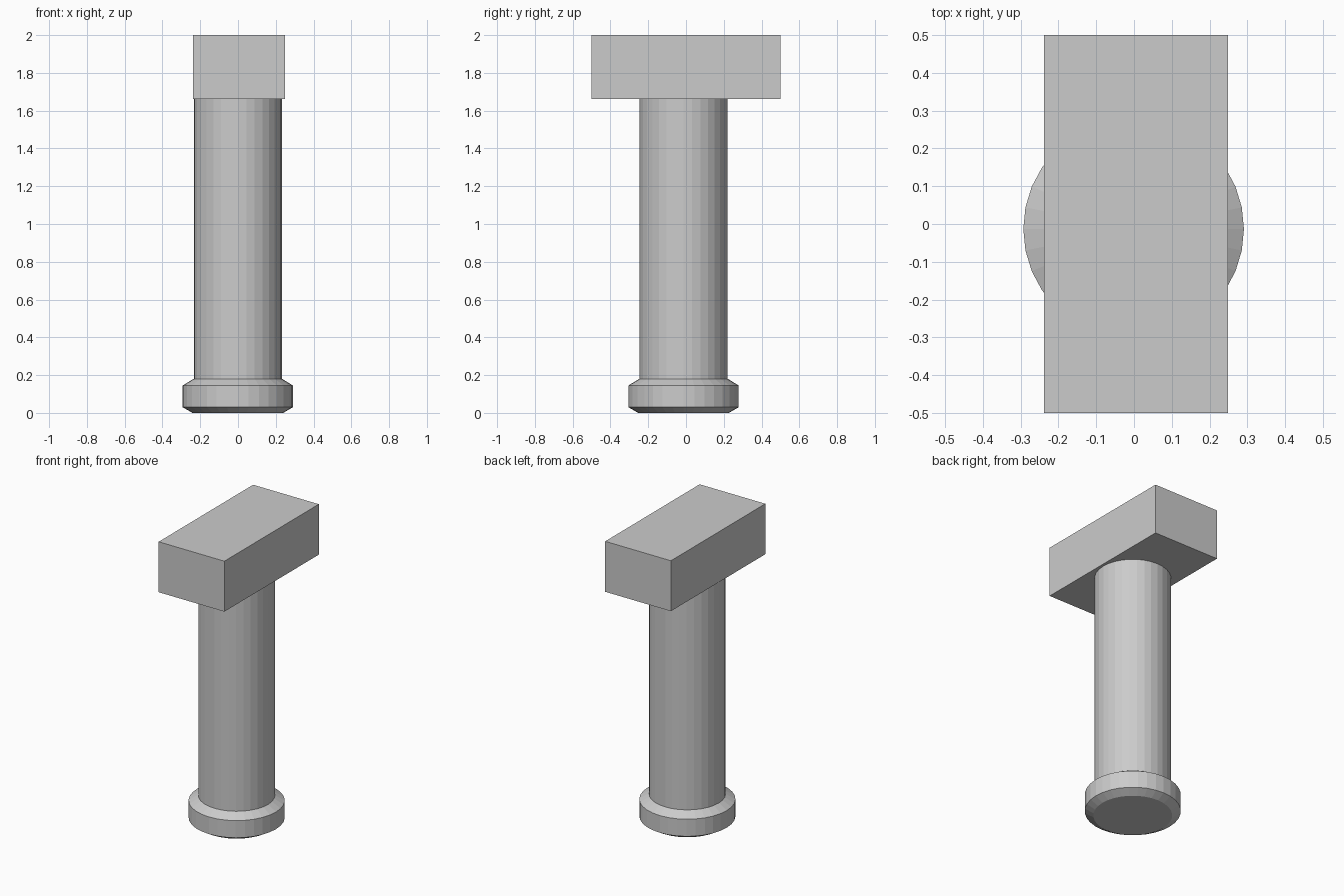
import bpy, bmesh
from math import cos, sin, tau

if "Cube" in bpy.data.objects:
    bpy.data.objects.remove(bpy.data.objects["Cube"])

SIDES = 32
AXIS = (-0.001, -0.013)  # shared centre of the round parts


def finish(name, bm):
    bmesh.ops.recalc_face_normals(bm, faces=bm.faces)
    mesh = bpy.data.meshes.new(name)
    bm.to_mesh(mesh)
    bm.free()
    obj = bpy.data.objects.new(name, mesh)
    bpy.context.collection.objects.link(obj)
    return obj


def turned(name, profile):
    """Capped solid of revolution from (radius, z) points, bottom to top."""
    bm = bmesh.new()
    rings = [[bm.verts.new((AXIS[0] + r * cos(tau * i / SIDES),
                            AXIS[1] + r * sin(tau * i / SIDES), z))
              for i in range(SIDES)] for r, z in profile]
    for low, high in zip(rings, rings[1:]):
        for i in range(SIDES):
            j = (i + 1) % SIDES
            bm.faces.new((low[i], low[j], high[j], high[i]))
    bm.faces.new(rings[0])
    bm.faces.new(rings[-1])
    return finish(name, bm)


def box(name, low, high):
    bm = bmesh.new()
    bmesh.ops.create_cube(bm, size=1)
    for v in bm.verts:
        v.co = [(a + b) / 2 + c * (b - a) for a, b, c in zip(low, high, v.co)]
    return finish(name, bm)


# Chamfered pommel at the bottom of the handle
turned("pommel", [(0.24, 0), (0.292, 0.03), (0.292, 0.145), (0.235, 0.18)])

# Round handle
turned("handle", [(0.233, 0.18), (0.233, 1.662)])

# Block head, slightly off centre
box("head", (-0.238, -0.5, 1.662), (0.249, 0.5, 2.0))
